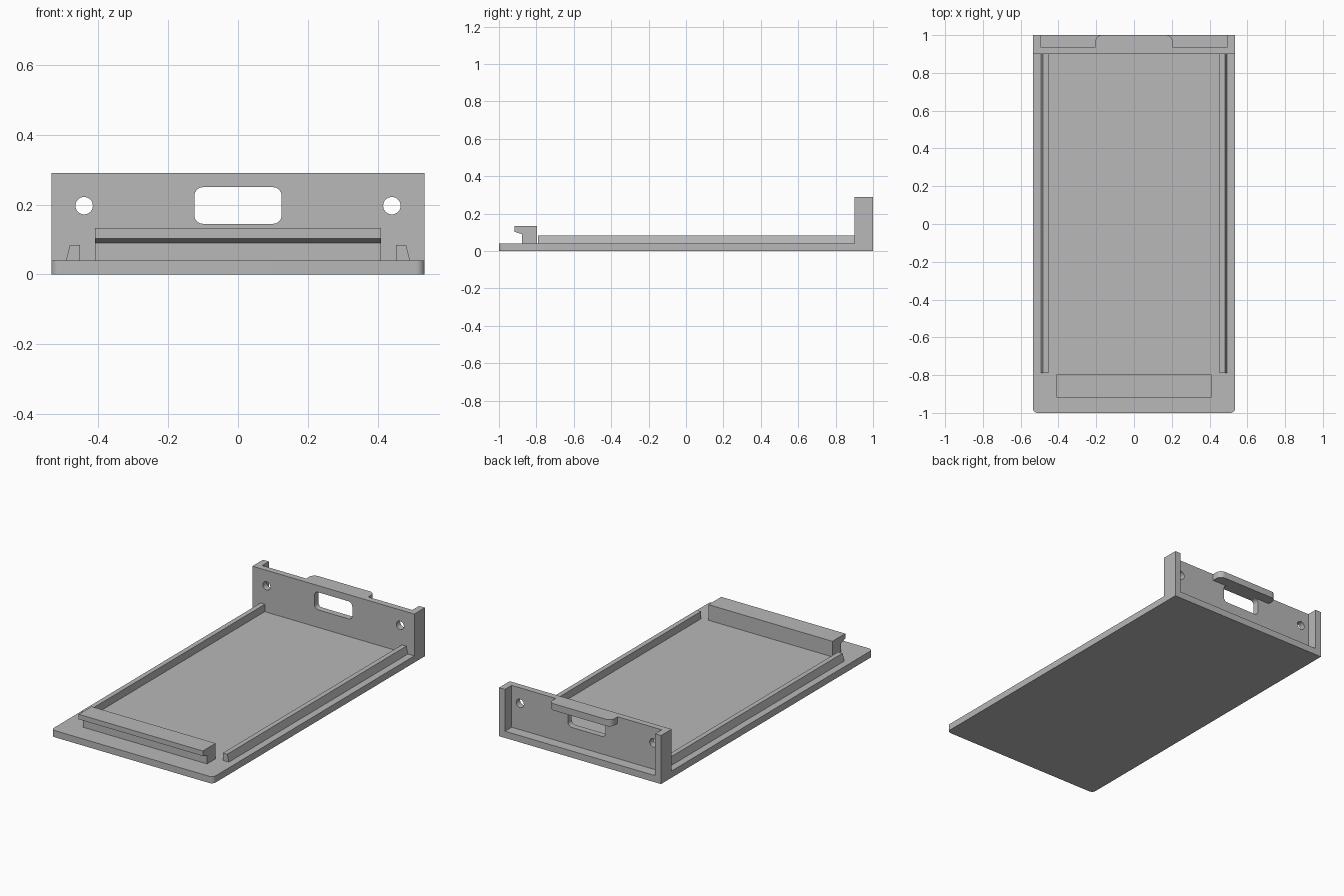
import bpy, bmesh
from math import cos, sin, pi
from mathutils import Vector

cube = bpy.data.objects.get("Cube")
if cube:
    bpy.data.objects.remove(cube, do_unlink=True)

grey = bpy.data.materials.new("plain grey")
grey.use_nodes = True
colour = (0.48, 0.48, 0.48, 1)
grey.diffuse_color = colour
grey.node_tree.nodes["Principled BSDF"].inputs["Base Color"].default_value = colour

BASE_TOP, WALL_TOP = 0.04, 0.29
HALF_W = 0.535
WALL_FRONT, WALL_BACK = 0.9, 0.937


def prism(name, outline, axis, start, end):
    """Extrude a 2D outline along an axis: x takes (y, z), y takes (x, z), z takes (x, y)."""
    place = {"x": lambda a, b, t: (t, a, b),
             "y": lambda a, b, t: (a, t, b),
             "z": lambda a, b, t: (a, b, t)}[axis]
    bm = bmesh.new()
    face = bm.faces.new([bm.verts.new(place(a, b, start)) for a, b in outline])
    moved = bmesh.ops.extrude_face_region(bm, geom=[face])["geom"]
    shift = Vector(place(0, 0, end - start))
    bmesh.ops.translate(bm, vec=shift, verts=[v for v in moved if isinstance(v, bmesh.types.BMVert)])
    bmesh.ops.recalc_face_normals(bm, faces=bm.faces)
    mesh = bpy.data.meshes.new(name)
    bm.to_mesh(mesh)
    bm.free()
    mesh.materials.append(grey)
    obj = bpy.data.objects.new(name, mesh)
    bpy.context.collection.objects.link(obj)
    return obj


def rounded(x0, x1, y0, y1, radii, steps=8):
    """Rectangle outline with a radius per corner, from lower left anticlockwise."""
    corners = [(x0, y0, 1, 1), (x1, y0, -1, 1), (x1, y1, -1, -1), (x0, y1, 1, -1)]
    points = []
    for i, ((x, y, sx, sy), r) in enumerate(zip(corners, radii)):
        if r == 0:
            points.append((x, y))
            continue
        for k in range(steps + 1):
            a = pi + (i + k / steps) * pi / 2
            points.append((x + sx * r + r * cos(a), y + sy * r + r * sin(a)))
    return points


def cut(target, cutter):
    mod = target.modifiers.new("cut", "BOOLEAN")
    mod.operation, mod.solver, mod.object = "DIFFERENCE", "EXACT", cutter
    bpy.context.view_layer.objects.active = target
    bpy.ops.object.modifier_apply(modifier=mod.name)
    bpy.data.objects.remove(cutter, do_unlink=True)


# Base plate with rounded front corners
parts = [prism("base_plate", rounded(-HALF_W, HALF_W, -1, 1, (0.025, 0.025, 0, 0)),
               "z", 0, BASE_TOP)]

# End wall with a central slot and two round holes
wall = prism("end_wall", rounded(-HALF_W, HALF_W, BASE_TOP, WALL_TOP, (0,) * 4),
             "y", WALL_FRONT, WALL_BACK)
cut(wall, prism("slot_cutter", rounded(-0.125, 0.125, 0.145, 0.25, (0.025,) * 4), "y", 0.85, 0.98))
for side in (-1, 1):
    x, z, r = side * 0.441, 0.197, 0.025
    cut(wall, prism("hole_cutter", rounded(x - r, x + r, z - r, z + r, (r * 0.999,) * 4),
                    "y", 0.85, 0.98))
parts.append(wall)

# Thumb tab behind the top of the wall
parts.append(prism("thumb_tab", rounded(-0.205, 0.205, WALL_BACK, 1, (0, 0, 0.035, 0.035)),
                   "z", 0.25, WALL_TOP))

# Side flanges and tapered rails, mirrored left and right
for side, label in ((1, "left"), (-1, "right")):
    parts.append(prism(label + "_flange",
                       rounded(*sorted((side * 0.496, side * HALF_W)), WALL_BACK, 1, (0,) * 4),
                       "z", BASE_TOP, WALL_TOP))
    rail = [(0.453, BASE_TOP), (0.493, BASE_TOP), (0.482, 0.084), (0.453, 0.084)]
    parts.append(prism(label + "_rail", [(side * x, z) for x, z in rail], "y", -0.79, WALL_FRONT))

# Front catch with an overhanging lip
catch = [(-0.797, BASE_TOP), (-0.797, 0.133), (-0.918, 0.133),
         (-0.918, 0.103), (-0.877, 0.09), (-0.877, BASE_TOP)]
parts.append(prism("front_catch", catch, "x", -0.41, 0.41))

# Smooth the rounded corners while keeping edges sharp
bpy.ops.object.select_all(action="DESELECT")
for part in parts:
    part.select_set(True)
bpy.context.view_layer.objects.active = parts[0]
bpy.ops.object.shade_smooth_by_angle(angle=pi / 6)
